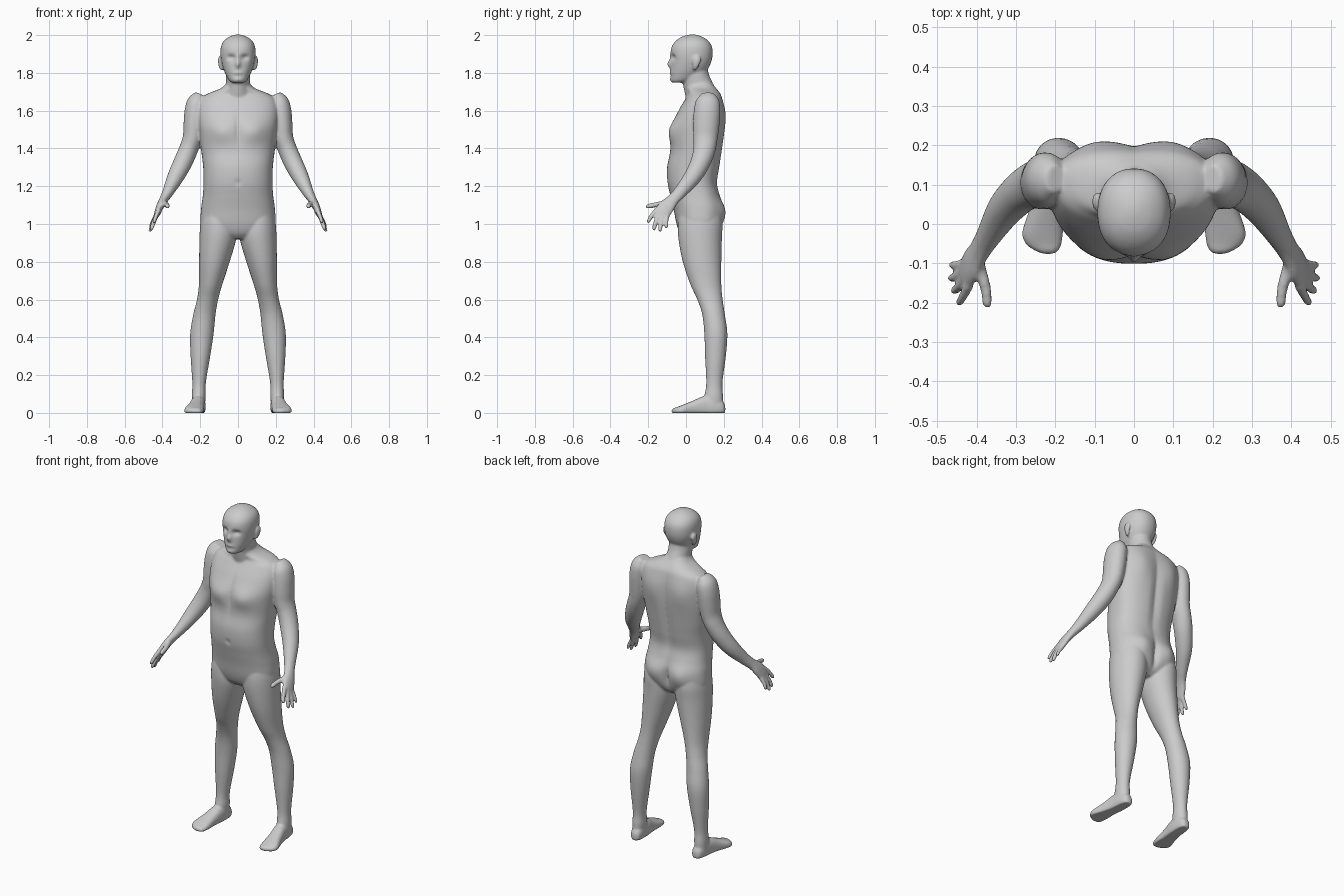
import bpy, bmesh, math
from mathutils import Vector

bm = bmesh.new()
X, Y, Z = Vector((1, 0, 0)), Vector((0, 1, 0)), Vector((0, 0, 1))


def spline(keys, n):
    """Catmull-Rom through key tuples."""
    out = []
    for i in range(len(keys) - 1):
        p = [keys[max(0, min(len(keys) - 1, i + k))] for k in (-1, 0, 1, 2)]
        for s in range(n):
            t = s / n
            out.append([0.5 * (2*b + (c - a)*t + (2*a - 5*b + 4*c - d)*t*t + (3*b - a - 3*c + d)*t**3)
                        for a, b, c, d in zip(*p)])
    return out + [list(keys[-1])]


def tube(keys, axes=None, power=2.0, bumps=(), taper=0.0, side=1, segs=48, n=7):
    """Closed loft through rings (x, y, z, radius_u, radius_v).
    bumps: (|x|, z, amount, sx, sz, facing) push the skin along y."""
    path, rings = spline(keys, n), []
    for i, k in enumerate(path):
        c = Vector(k[:3])
        if axes:
            u, v = axes
        else:
            t = Vector(path[min(i + 1, len(path) - 1)][:3]) - Vector(path[max(i - 1, 0)][:3])
            u = Y.cross(t).normalized()
            v = t.normalized().cross(u)
        ring = []
        for j in range(segs):
            a = 2 * math.pi * j / segs
            ca, sa = math.cos(a), math.sin(a)
            pu = math.copysign(abs(ca) ** (2 / power), ca) * (1 + taper * sa)
            pv = math.copysign(abs(sa) ** (2 / power), sa)
            p = c + u * pu * k[3] + v * pv * k[4]
            for bx, bz, amt, sx, sz, facing in bumps:
                if sa * facing > 0:
                    g = math.exp(-((abs(p.x) - bx) / sx) ** 2 - ((p.z - bz) / sz) ** 2)
                    p.y += facing * amt * g * min(1, abs(sa) * 2)
            ring.append(bm.verts.new((p.x * side, p.y, max(p.z, 0))))
        rings.append(ring)
    for r, q in zip(rings, rings[1:]):
        for j in range(segs):
            bm.faces.new((r[j], r[(j + 1) % segs], q[(j + 1) % segs], q[j]))
    bm.faces.new(rings[0])
    bm.faces.new(rings[-1])


def stack(rows):
    """(z, half width, y front, y back) to upright rings."""
    return [(0, (f + b) / 2, z, w, (b - f) / 2) for z, w, f, b in rows]


# head with brow, sockets, nose, lips and chin
tube(stack([(1.748, .03, -.072, -.01), (1.76, .047, -.08, .03), (1.79, .064, -.083, .085),
            (1.82, .077, -.082, .115), (1.86, .088, -.08, .134), (1.90, .093, -.082, .141),
            (1.94, .090, -.075, .137), (1.97, .075, -.053, .118), (1.992, .045, -.02, .085),
            (2.003, .012, .02, .05)]),
     (X, Y), 2.2, [(.036, 1.882, -.02, .02, .014, -1), (0, 1.845, .018, .013, .018, -1),
                   (0, 1.87, .008, .01, .025, -1), (0, 1.80, .006, .025, .006, -1),
                   (0, 1.785, -.005, .03, .006, -1), (0, 1.762, .005, .02, .01, -1)], segs=80)

# neck
tube([(0, .085, 1.64, .09, .08), (0, .07, 1.72, .066, .082), (0, .05, 1.79, .064, .072),
      (0, .05, 1.86, .06, .06)], (X, Y))

# torso with pecs, spine groove, shoulder blades, navel and buttocks
tube(stack([(1.755, .055, .0, .13), (1.72, .088, .0, .16), (1.69, .16, .01, .182),
            (1.66, .20, -.005, .192), (1.60, .215, -.04, .202), (1.53, .212, -.07, .204),
            (1.46, .203, -.08, .200), (1.38, .193, -.085, .190), (1.30, .184, -.1, .178),
            (1.22, .182, -.098, .166), (1.15, .186, -.083, .178), (1.08, .195, -.066, .193),
            (1.0, .196, -.05, .187), (.95, .16, -.03, .165), (.92, .09, .0, .13)]),
     (X, Y), 2.4, [(.085, 1.49, .02, .07, .055, -1), (0, 1.5, -.008, .015, .1, -1),
                   (0, 1.22, -.008, .012, .012, -1), (0, 1.4, -.014, .025, .22, 1),
                   (.1, 1.57, .012, .06, .09, 1), (.09, 1.06, .022, .06, .07, 1),
                   (0, 1.03, -.022, .018, .07, 1)], taper=.06, segs=80)

for s in (1, -1):
    # ear
    tube([(.085, .045, 1.815, .006, .008), (.092, .05, 1.83, .009, .014), (.096, .056, 1.86, .01, .022),
          (.096, .058, 1.88, .008, .02), (.092, .056, 1.89, .004, .008)], (X, Y), side=s, segs=24)
    # leg
    tube([(.105, .075, 1.06, .085, .11), (.105, .075, 1.0, .095, .118), (.107, .075, .92, .097, .115),
          (.125, .085, .80, .081, .102), (.145, .105, .68, .062, .082), (.161, .127, .60, .056, .067),
          (.178, .146, .52, .059, .060), (.191, .158, .42, .062, .061), (.199, .156, .30, .052, .055),
          (.206, .150, .16, .036, .043), (.208, .147, .09, .037, .049), (.21, .145, .03, .034, .05)],
         (X, Y), side=s)
    # foot
    tube([(.205, .208, .018, .012, .018), (.206, .195, .025, .028, .036), (.208, .16, .03, .036, .05),
          (.212, .10, .034, .039, .056), (.222, .04, .024, .043, .042), (.232, -.02, .014, .052, .028),
          (.230, -.05, .01, .046, .02), (.222, -.068, .009, .030, .015), (.218, -.077, .009, .012, .007)],
         (X, Z), 2.4, side=s)
    # arm and palm
    tube([(.20, .115, 1.688, .025, .035), (.216, .115, 1.65, .05, .062), (.226, .112, 1.60, .056, .07),
          (.232, .107, 1.53, .056, .070), (.240, .103, 1.46, .052, .065), (.26, .098, 1.40, .050, .059),
          (.29, .078, 1.33, .050, .053), (.33, .035, 1.25, .044, .046), (.37, -.03, 1.17, .030, .035),
          (.393, -.068, 1.13, .023, .033), (.412, -.1, 1.095, .020, .042),
          (.428, -.13, 1.055, .016, .044), (.433, -.138, 1.045, .01, .035)], side=s)
    # fingers and thumb: root, middle, tip
    for a, b, c, r in (((.420, -.155, 1.075), (.434, -.183, 1.042), (.444, -.200, 1.012), .0115),
                       ((.428, -.138, 1.058), (.445, -.160, 1.012), (.458, -.170, .975), .012),
                       ((.432, -.120, 1.048), (.452, -.133, 1.002), (.465, -.137, .966), .0115),
                       ((.434, -.100, 1.042), (.453, -.104, 1.010), (.464, -.104, .984), .0105),
                       ((.398, -.095, 1.112), (.378, -.160, 1.102), (.373, -.203, 1.093), .014)):
        e = Vector(c) + (Vector(c) - Vector(b)).normalized() * r * .8
        tube([(*a, r * 1.2, r * 1.2), (*b, r, r), (*c, r * .85, r * .85), (*e, r * .3, r * .3)],
             side=s, segs=20)

bmesh.ops.recalc_face_normals(bm, faces=bm.faces)
mesh = bpy.data.meshes.new("body")
bm.to_mesh(mesh)
bm.free()
body = bpy.data.objects.new("body", mesh)
bpy.context.collection.objects.link(body)

grey = bpy.data.materials.new("light grey")
grey.diffuse_color = (.6, .6, .6, 1)
mesh.materials.append(grey)

# fuse all parts into one continuous skin
fuse = body.modifiers.new("fuse", 'REMESH')
fuse.mode = 'VOXEL'
fuse.voxel_size = .006
fuse.use_smooth_shade = True
soft = body.modifiers.new("soften", 'SMOOTH')
soft.factor = .5
soft.iterations = 6
